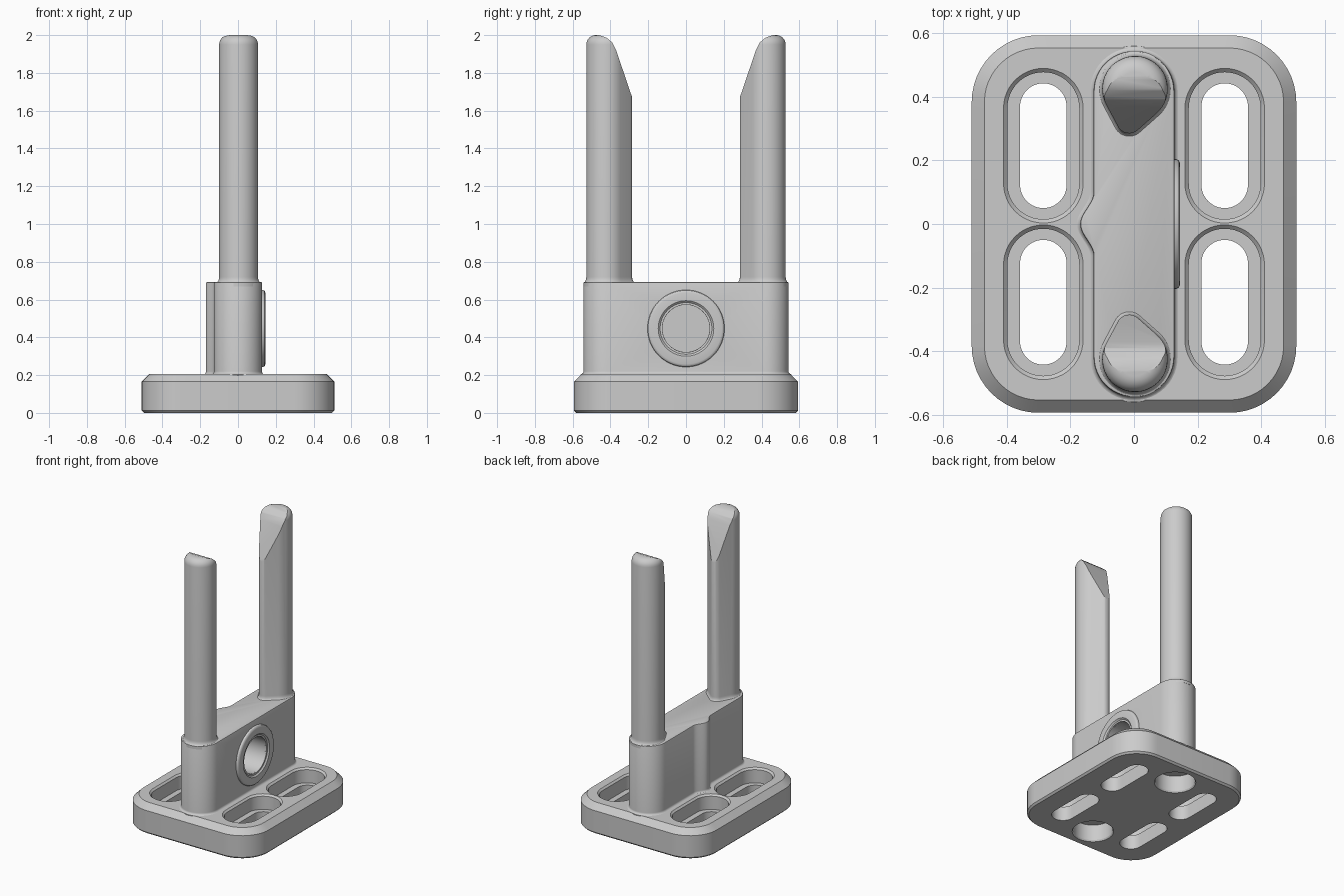
import bpy, bmesh, math
from mathutils import Matrix, Vector

if "Cube" in bpy.data.objects:
    bpy.data.objects.remove(bpy.data.objects["Cube"])

grey = bpy.data.materials.new("plain grey")
grey.diffuse_color = (0.6, 0.6, 0.6, 1)
grey.use_nodes = True
grey.node_tree.nodes["Principled BSDF"].inputs["Base Color"].default_value = grey.diffuse_color


def arc(cx, cy, r, a0, a1, n):
    return [(cx + r * math.cos(a0 + (a1 - a0) * i / n),
             cy + r * math.sin(a0 + (a1 - a0) * i / n)) for i in range(n + 1)]


def round_rect(hx, hy, r, cx=0, cy=0, n=12, bump=0):
    """Rounded rectangle outline, optionally with a soft bump on the -x side."""
    pts, q = [], math.pi / 2
    for k, (sx, sy) in enumerate([(1, 1), (-1, 1), (-1, -1), (1, -1)]):
        pts += arc(cx + sx * (hx - r), cy + sy * (hy - r), r, k * q, (k + 1) * q, n)
        if bump and k == 1:
            for i in range(25):
                y = 0.1 - 0.2 * i / 24
                pts.append((-hx - bump * (1 + math.cos(math.pi * y / 0.1)) / 2, y))
    return pts


def teardrop(o, side):
    """Hull of a big and a small circle, grown by o; side mirrors it in y."""
    c1, c2 = Vector((0.003, 0.425)), Vector((-0.015, 0.325))
    r1, r2 = 0.103 + o, max(0.04 + o, 0.003)
    d = c2 - c1
    phi, beta = math.atan2(d.y, d.x), math.acos((r1 - r2) / d.length)
    pts = arc(*c1, r1, phi + beta, phi - beta + 2 * math.pi, 36)
    pts += arc(*c2, r2, phi - beta, phi + beta, 14)
    return [(x, side * y) for x, y in pts]


def loft(rings, ring_closed=False):
    """Skin a list of (outline, z) rings; capped unless closed on itself."""
    bm = bmesh.new()
    loops = [[bm.verts.new((x, y, z)) for x, y in pts] for pts, z in rings]
    n = len(loops[0])
    pairs = list(zip(loops, loops[1:]))
    if ring_closed:
        pairs.append((loops[-1], loops[0]))
    else:
        bm.faces.new(loops[0][::-1])
        bm.faces.new(loops[-1])
    for a, b in pairs:
        for i in range(n):
            j = (i + 1) % n
            bm.faces.new((a[i], a[j], b[j], b[i]))
    bmesh.ops.remove_doubles(bm, verts=bm.verts, dist=1e-5)
    bmesh.ops.recalc_face_normals(bm, faces=bm.faces)
    return bm


def make(name, bm, matrix=None):
    if matrix:
        bm.transform(matrix)
    me = bpy.data.meshes.new(name)
    bm.to_mesh(me)
    bm.free()
    me.materials.append(grey)
    ob = bpy.data.objects.new(name, me)
    bpy.context.collection.objects.link(ob)
    return ob


def activate(ob):
    bpy.ops.object.select_all(action='DESELECT')
    ob.select_set(True)
    bpy.context.view_layer.objects.active = ob


def cut(ob, cutter):
    activate(ob)
    m = ob.modifiers.new("cut", 'BOOLEAN')
    m.operation, m.solver, m.object = 'DIFFERENCE', 'EXACT', cutter
    bpy.ops.object.modifier_apply(modifier=m.name)
    bpy.data.objects.remove(cutter)


def smooth(ob):
    activate(ob)
    bpy.ops.object.shade_smooth_by_angle(angle=math.radians(28))


def circle(r):
    return arc(0, 0, r, 0, 2 * math.pi * 63 / 64, 63)


# Base plate with chamfered rims
base = make("base_plate", loft([(round_rect(0.51 + o, 0.593 + o, 0.21 + o), z) for o, z in
            [(-0.012, 0), (0, 0.012), (0, 0.165), (-0.04, 0.205)]]))

# Four stepped slots
for sx in (-1, 1):
    for sy in (-1, 1):
        x, y = sx * 0.285, sy * 0.246
        cut(base, make("slot_recess", loft([(round_rect(r, r + 0.118, r, x, y), z) for r, z in
            [(0.113, 0.1), (0.113, 0.193), (0.125, 0.205), (0.126, 0.206), (0.126, 0.25)]])))
        cut(base, make("slot_hole", loft([(round_rect(0.073, 0.196, 0.073, x, y), z)
                                          for z in (-0.05, 0.15)])))

# Round pockets in the underside
for side in (-1, 1):
    cut(base, make("pocket", loft([(circle(r), z) for r, z in
        [(0.139, -0.01), (0.127, 0.01), (0.127, 0.12)]]), Matrix.Translation((0, side * 0.41, 0))))
smooth(base)

# Upright block with a filleted foot and a bump on its left side
foot = [(0.016 * (1 - math.sin(a)), 0.204 + 0.016 * (1 - math.cos(a)))
        for a in [math.pi / 2 * i / 5 for i in range(6)]]
block = make("upright_block", loft([(round_rect(0.127 + o, 0.543 + o, 0.125 + o, bump=0.042), z)
             for o, z in [(0.016, 0.19)] + foot + [(0, 0.686), (-0.002, 0.691), (-0.007, 0.693)]]))

# Blind bore in the right side of the block, with a raised ring
to_side = Matrix.Translation((0, 0, 0.447)) @ Matrix.Rotation(math.pi / 2, 4, 'Y')
cut(block, make("bore", loft([(circle(0.125), z) for z in (-0.1, 0.2)]), to_side))
smooth(block)
ring = make("bore_ring", loft([(circle(r), z) for r, z in
            [(0.204, 0.115), (0.204, 0.132), (0.201, 0.139), (0.196, 0.143), (0.189, 0.145),
             (0.147, 0.145), (0.137, 0.136), (0.1255, 0.136), (0.1255, 0.115)]], True), to_side)
smooth(ring)

# Two tall prongs with flared feet, rounded tops and slanted inner tips
quarter = [math.pi / 2 * i / 6 for i in range(7)]
profile = [(0.016, 0.67)]
profile += [(0.016 * (1 - math.sin(a)), 0.69 + 0.03 * (1 - math.cos(a))) for a in quarter]
profile += [(-0.05 * (1 - math.cos(a)), 1.95 + 0.05 * math.sin(a)) for a in quarter]
slant = [(0.285, 1.67), (0.37, 1.92), (0.39, 1.96), (0.42, 1.986), (0.46, 2.0)]
for side, name in ((-1, "front_prong"), (1, "back_prong")):
    bm = loft([(teardrop(o, side), z) for o, z in profile])
    for (y0, z0), (y1, z1) in zip(slant, slant[1:]):
        res = bmesh.ops.bisect_plane(bm, geom=bm.verts[:] + bm.edges[:] + bm.faces[:], dist=1e-5,
                                     plane_co=(0, side * y0, z0),
                                     plane_no=(0, -side * (z1 - z0), y1 - y0), clear_outer=True)
        edges = [e for e in bm.edges if e.is_boundary]
        if edges:
            bmesh.ops.holes_fill(bm, edges=edges, sides=0)
    bmesh.ops.recalc_face_normals(bm, faces=bm.faces)
    smooth(make(name, bm))
